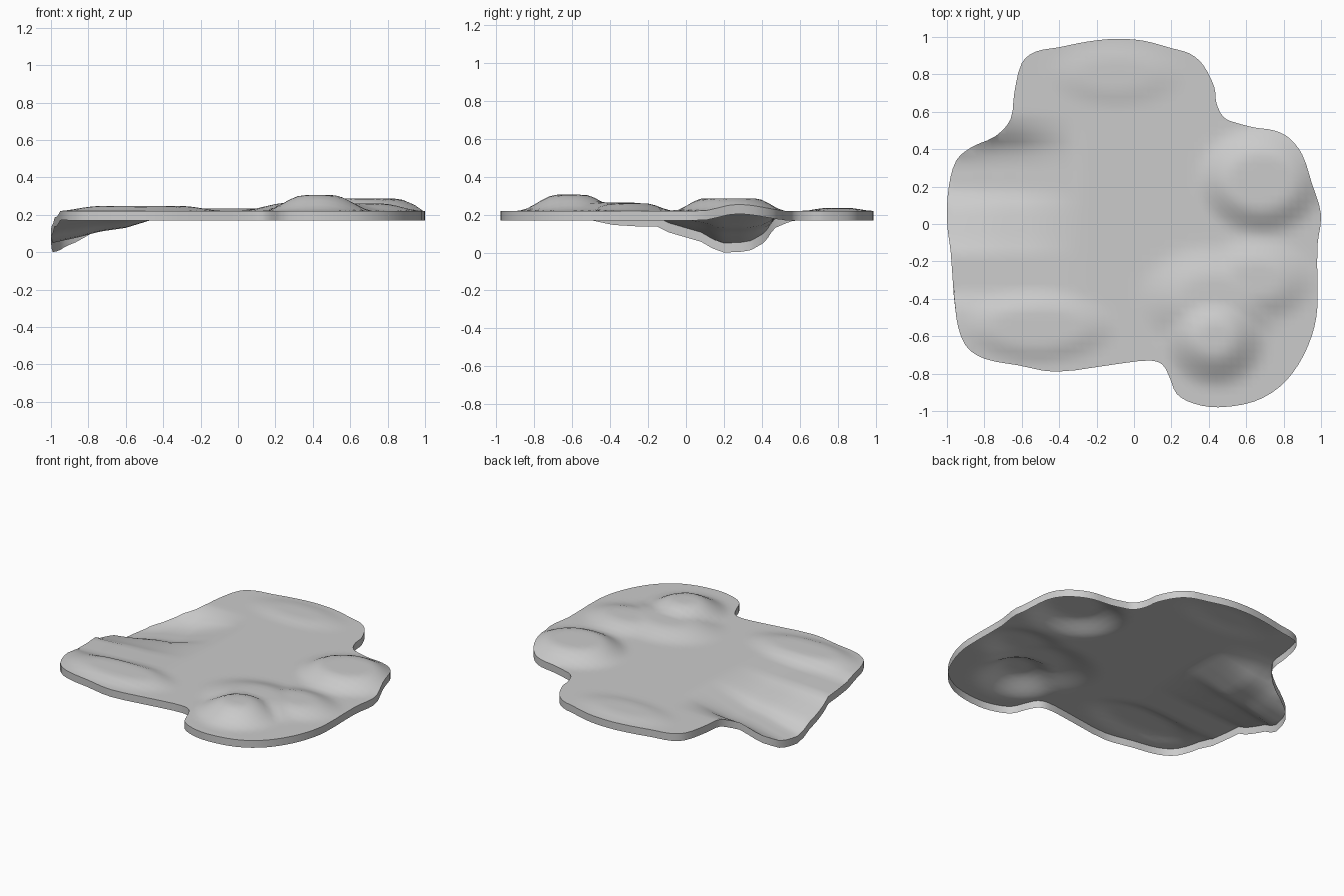
import bpy, bmesh
from mathutils import Vector
from mathutils.geometry import delaunay_2d_cdt, interpolate_bezier

if "Cube" in bpy.data.objects:
    bpy.data.objects.remove(bpy.data.objects["Cube"])

BASE, SKIRT, STEP = 0.22, 0.05, 0.04

# Plan outline, clockwise from the back
OUTLINE = [
    (-0.1, 0.99), (0.05, 0.98), (0.2, 0.94), (0.3, 0.91), (0.37, 0.85), (0.43, 0.73),
    (0.44, 0.65), (0.48, 0.57), (0.55, 0.54), (0.65, 0.515), (0.75, 0.5), (0.83, 0.46),
    (0.9, 0.37), (0.95, 0.22), (1.0, 0.05), (0.98, -0.12), (0.98, -0.45), (0.95, -0.6),
    (0.88, -0.75), (0.78, -0.87), (0.64, -0.95), (0.45, -0.98), (0.32, -0.96), (0.23, -0.91),
    (0.19, -0.82), (0.15, -0.75), (0.08, -0.73), (-0.1, -0.75), (-0.42, -0.79), (-0.62, -0.755),
    (-0.8, -0.72), (-0.9, -0.65), (-0.95, -0.5), (-0.98, -0.15), (-1.0, 0.02), (-0.99, 0.2),
    (-0.95, 0.34), (-0.87, 0.41), (-0.74, 0.47), (-0.66, 0.56), (-0.64, 0.7), (-0.6, 0.86),
    (-0.53, 0.92), (-0.4, 0.945), (-0.25, 0.975)]

# Hills: centre x, y, radius x, y, height, flat share of the radius
HILLS = [(0.43, -0.61, 0.30, 0.28, 0.085, 0.25),
         (0.42, -0.40, 0.42, 0.30, 0.045, 0.35),
         (0.65, -0.30, 0.34, 0.24, 0.040, 0.35),
         (0.68, 0.23, 0.36, 0.30, 0.066, 0.45),
         (-0.52, -0.55, 0.45, 0.20, 0.026, 0.50),
         (-0.10, 0.80, 0.40, 0.18, 0.014, 0.40)]

# Hollow at the left edge: depth along x, and its share along y
DEPTH_X = [(-0.99, 0.17), (-0.85, 0.14), (-0.74, 0.11), (-0.6, 0.09), (-0.47, 0.05), (-0.3, 0)]
SHARE_Y = [(-0.45, 0), (-0.37, 0.18), (-0.15, 0.2), (-0.1, 0.36), (0, 0.53), (0.1, 0.7),
           (0.17, 1), (0.33, 1), (0.42, 0.8), (0.47, 0.37), (0.57, 0)]


def ramp(table, t):
    if t <= table[0][0]:
        return table[0][1]
    for (a, u), (b, v) in zip(table, table[1:]):
        if t <= b:
            return u + (v - u) * (t - a) / (b - a)
    return table[-1][1]


def height(x, y):
    rise = 0
    for cx, cy, rx, ry, h, flat in HILLS:
        d = (((x - cx) / rx) ** 2 + ((y - cy) / ry) ** 2) ** 0.5
        t = min(1, max(0, (1 - d) / (1 - flat)))
        rise = max(rise, h * t * t * (3 - 2 * t))
    return BASE + rise - ramp(DEPTH_X, x) * ramp(SHARE_Y, y)


# Smooth the outline
pts = [Vector(p) for p in OUTLINE]
n = len(pts)
rim = []
for i in range(n):
    a, b, c, d = (pts[(i + k) % n] for k in (-1, 0, 1, 2))
    m = (c - b).length / 3
    rim += interpolate_bezier(b, b + (c - a).normalized() * m,
                              c - (d - b).normalized() * m, c, 4)[:-1]
rim = [Vector((p[0], p[1])) for p in rim]

# Triangulate the inside on a regular grid
count = int(2 / STEP)
grid = [Vector((-1 + i * STEP, -1 + j * STEP)) for i in range(count + 1) for j in range(count + 1)]
loop = [(i, (i + 1) % len(rim)) for i in range(len(rim))]
verts, _, faces, *_ = delaunay_2d_cdt(rim + grid, loop, [], 1, 1e-5)

# Terrain surface
bm = bmesh.new()
bv = [bm.verts.new((v.x, v.y, height(v.x, v.y))) for v in verts]
for f in faces:
    bm.faces.new([bv[i] for i in f])
bmesh.ops.delete(bm, geom=[v for v in bm.verts if not v.link_faces], context='VERTS')
for f in bm.faces:
    f.normal_update()
    if f.normal.z < 0:
        f.normal_flip()
    f.smooth = True

# Hanging rim, open underneath
edges = [e for e in bm.edges if e.is_boundary]
new = bmesh.ops.extrude_edge_only(bm, edges=edges)["geom"]
bmesh.ops.translate(bm, vec=(0, 0, -SKIRT), verts=[g for g in new if isinstance(g, bmesh.types.BMVert)])
bmesh.ops.recalc_face_normals(bm, faces=bm.faces)
if max(bm.faces, key=lambda f: abs(f.normal.z)).normal.z < 0:
    bmesh.ops.reverse_faces(bm, faces=bm.faces)

mesh = bpy.data.meshes.new("terrain")
bm.to_mesh(mesh)
bm.free()
obj = bpy.data.objects.new("terrain", mesh)
bpy.context.collection.objects.link(obj)
bpy.context.view_layer.objects.active = obj
obj.select_set(True)
bpy.ops.object.shade_smooth_by_angle(angle=0.7)
